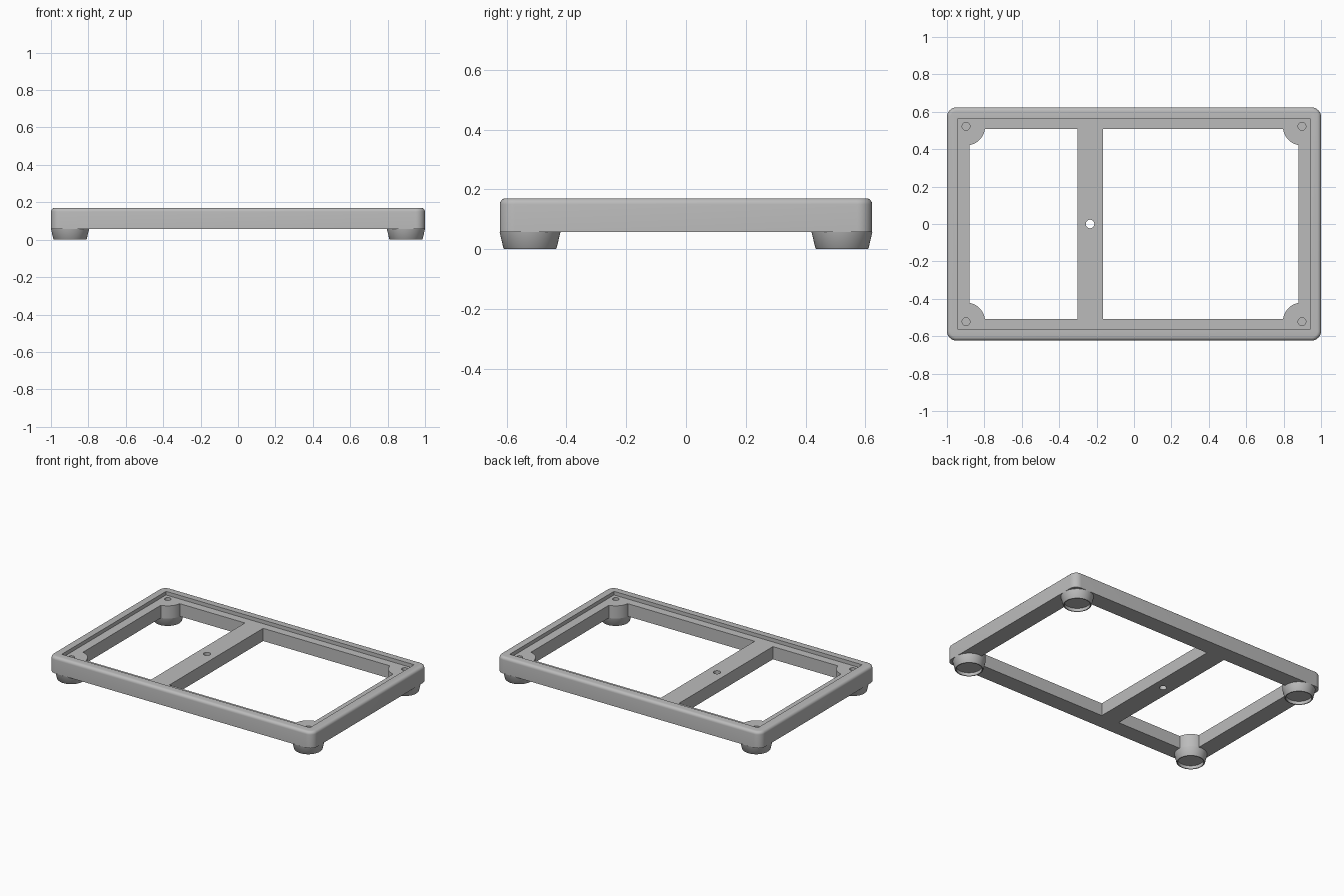
import bpy, bmesh, math
from mathutils import Matrix, Vector

if "Cube" in bpy.data.objects:
    bpy.data.objects.remove(bpy.data.objects["Cube"])

HX, HY = 1.0, 0.623          # outer half sizes
Z0, ZF, Z1 = 0.058, 0.145, 0.17   # underside, recess floor, rim top
FX, FY, FR = 0.898, 0.522, 0.102  # foot centre and radius

grey = bpy.data.materials.new("plain grey")
grey.diffuse_color = (0.5, 0.5, 0.5, 1)
grey.use_nodes = True
grey.node_tree.nodes["Principled BSDF"].inputs["Base Color"].default_value = grey.diffuse_color


def add(name, bm):
    bmesh.ops.recalc_face_normals(bm, faces=bm.faces[:])
    me = bpy.data.meshes.new(name)
    bm.to_mesh(me)
    bm.free()
    me.materials.append(grey)
    ob = bpy.data.objects.new(name, me)
    bpy.context.collection.objects.link(ob)
    return ob


def box_bm(x0, x1, y0, y1, z0, z1):
    bm = bmesh.new()
    bmesh.ops.create_cube(bm, size=1)
    for v in bm.verts:
        v.co = Vector(((x0 + x1) / 2 + v.co.x * (x1 - x0),
                       (y0 + y1) / 2 + v.co.y * (y1 - y0),
                       (z0 + z1) / 2 + v.co.z * (z1 - z0)))
    return bm


def cylinder(name, x, y, r, z0, z1, n=48):
    bm = bmesh.new()
    bmesh.ops.create_cone(bm, cap_ends=True, segments=n, radius1=r, radius2=r,
                          depth=z1 - z0,
                          matrix=Matrix.Translation((x, y, (z0 + z1) / 2)))
    return add(name, bm)


def cut(target, cutter):
    m = target.modifiers.new("cut", 'BOOLEAN')
    m.operation = 'DIFFERENCE'
    m.solver = 'EXACT'
    m.object = cutter
    bpy.context.view_layer.objects.active = target
    bpy.ops.object.modifier_apply(modifier=m.name)
    bpy.data.objects.remove(cutter)


def smooth(ob):
    bpy.ops.object.select_all(action='DESELECT')
    ob.select_set(True)
    bpy.context.view_layer.objects.active = ob
    bpy.ops.object.shade_smooth_by_angle(angle=math.radians(35))


corners = [(sx * FX, sy * FY) for sx in (-1, 1) for sy in (-1, 1)]

# Frame block: rounded corners, then rounded top edge
bm = box_bm(-HX, HX, -HY, HY, Z0, Z1)
upright = [e for e in bm.edges if abs(e.verts[0].co.z - e.verts[1].co.z) > 0.01]
bmesh.ops.bevel(bm, geom=upright, offset=0.05, segments=8, profile=0.5, affect='EDGES')
top = [e for e in bm.edges if all(v.co.z > Z1 - 1e-4 for v in e.verts)]
bmesh.ops.bevel(bm, geom=top, offset=0.02, segments=5, profile=0.5, affect='EDGES')
frame = add("frame", bm)

# Shallow recess inside the rim
cut(frame, add("recess_cutter", box_bm(-0.94, 0.94, -0.564, 0.564, ZF, 0.3)))

# Two openings either side of the crossbar, leaving round corner bosses
for x0, x1 in ((-0.88, -0.303), (-0.165, 0.88)):
    window = add("window_cutter", box_bm(x0, x1, -0.508, 0.508, -0.1, 0.3))
    for x, y in corners:
        if x0 - 0.1 < x < x1 + 0.1:
            cut(window, cylinder("boss_cutter", x, y, FR, -0.2, 0.4, 64))
    cut(frame, window)

# Blind corner holes and the crossbar through hole
for x, y in corners:
    cut(frame, cylinder("hole_cutter", x, y, 0.021, 0.075, 0.3, 24))
cut(frame, cylinder("hole_cutter", -0.235, 0, 0.023, -0.1, 0.3, 24))
smooth(frame)

# Tapered feet with a shallow hollow underneath
profile = [(FR, Z0), (0.089, 0.003), (0.086, 0.0), (0.08, 0.0), (0.08, 0.022)]
for i, (x, y) in enumerate(corners):
    bm = bmesh.new()
    rings = []
    for r, z in profile:
        rings.append([bm.verts.new((x + r * math.cos(a * math.tau / 64),
                                    y + r * math.sin(a * math.tau / 64), z))
                      for a in range(64)])
    for a, b in zip(rings, rings[1:]):
        for k in range(64):
            n = (k + 1) % 64
            bm.faces.new((a[k], a[n], b[n], b[k]))
    bm.faces.new(rings[-1])
    bm.faces.new(rings[0])
    smooth(add(f"foot_{i + 1}", bm))
